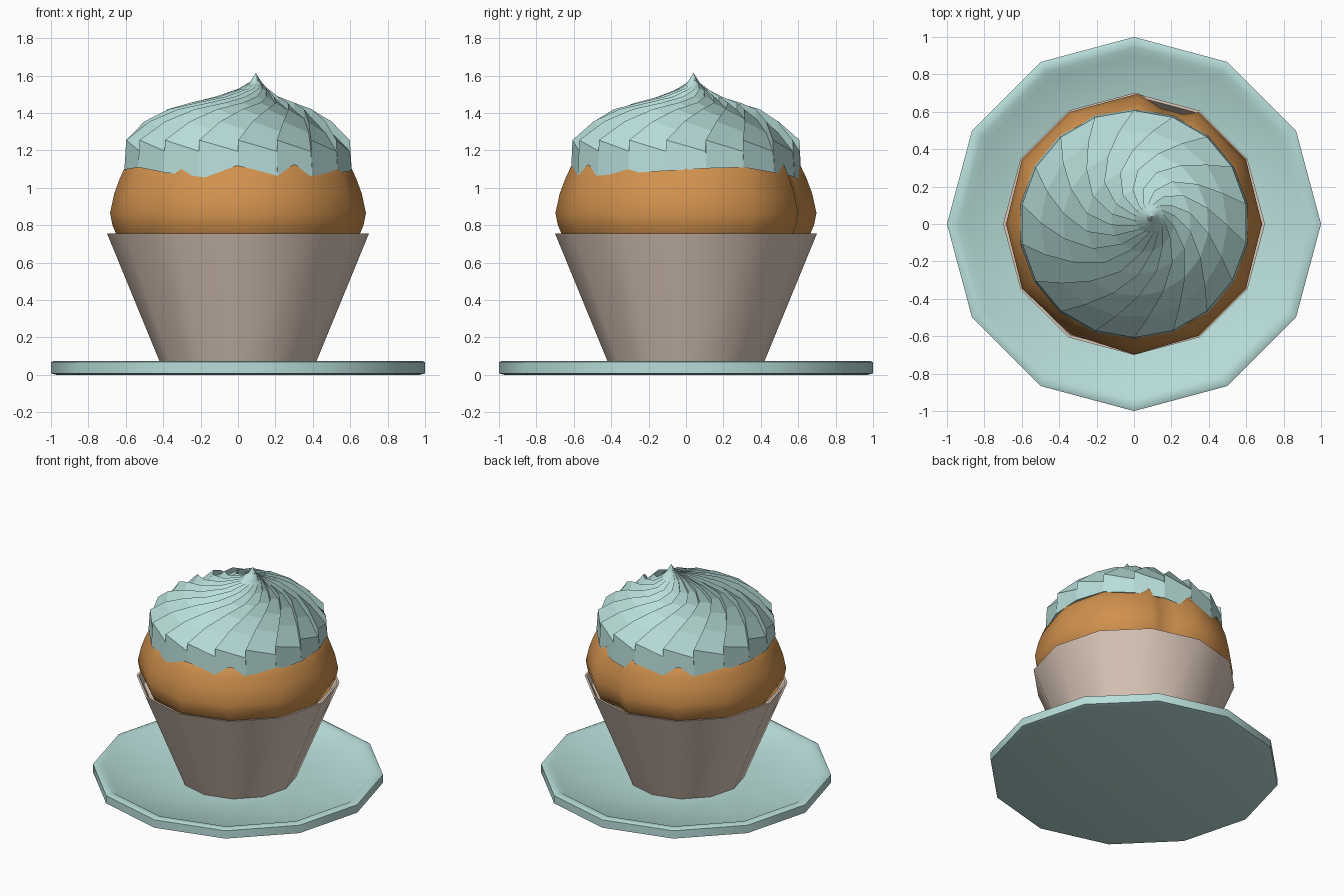
import bpy, bmesh, math, random

if "Cube" in bpy.data.objects:
    bpy.data.objects.remove(bpy.data.objects["Cube"])
random.seed(4)


def material(name, rgb):
    m = bpy.data.materials.new(name)
    m.diffuse_color = (*rgb, 1)
    m.use_nodes = True
    m.node_tree.nodes["Principled BSDF"].inputs["Base Color"].default_value = m.diffuse_color
    return m


MINT = material("mint", (0.48, 0.73, 0.70))
CREAM = material("paper_beige", (0.72, 0.58, 0.49))
BROWN = material("sponge_brown", (0.64, 0.285, 0.075))


def finish(name, bm, mat):
    bmesh.ops.recalc_face_normals(bm, faces=bm.faces)
    me = bpy.data.meshes.new(name)
    bm.to_mesh(me)
    bm.free()
    ob = bpy.data.objects.new(name, me)
    bpy.context.collection.objects.link(ob)
    me.materials.append(mat)
    return ob


def smooth(ob, degrees):
    bpy.ops.object.select_all(action='DESELECT')
    ob.select_set(True)
    bpy.context.view_layer.objects.active = ob
    bpy.ops.object.shade_smooth_by_angle(angle=math.radians(degrees))


def skin(bm, rings):
    """Join neighbouring closed rings of vertices with quads."""
    for a, b in zip(rings, rings[1:]):
        n = len(a)
        for i in range(n):
            j = (i + 1) % n
            bm.faces.new((a[i], a[j], b[j], b[i]))


def lathe(name, profile, columns, mat, degrees):
    """Turn a (radius, z) profile around z; columns are (angle, radius scale)."""
    bm = bmesh.new()
    rings = []
    for r, z in profile:
        rings.append([bm.verts.new((r * s * math.cos(math.radians(a)),
                                    r * s * math.sin(math.radians(a)), z))
                      for a, s in columns])
    skin(bm, rings)
    for ring, z in ((rings[0], profile[0][1]), (rings[-1], profile[-1][1])):
        c = bm.verts.new((0, 0, z))
        for i in range(len(ring)):
            bm.faces.new((ring[i], ring[(i + 1) % len(ring)], c))
    ob = finish(name, bm, mat)
    smooth(ob, degrees)
    return ob


twelve = [(a, 1.0) for a in range(0, 360, 30)]

# Dished twelve-sided plate
lathe("plate", [(0.97, 0), (1.0, 0.008), (1.0, 0.068), (0.985, 0.075),
                (0.94, 0.073), (0.90, 0.045), (0.4, 0.03)], twelve, MINT, 60)

# Paper cup with a thin open rim
lathe("paper_cup", [(0.40, 0.025), (0.70, 0.755), (0.685, 0.755), (0.65, 0.69)],
      twelve, CREAM, 40)

# Sponge dome, with a dent at the back and slightly flatter sides
sponge_columns = [(0, 0.98), (30, 0.99), (60, 0.99), (66, 0.92), (77, 0.91),
                  (88, 1.0), (120, 0.99), (150, 0.99), (180, 0.98), (210, 0.99),
                  (240, 0.975), (270, 1.0), (300, 0.99), (330, 0.99)]
lathe("sponge", [(0.64, 0.70), (0.67, 0.765), (0.685, 0.80), (0.698, 0.865),
                 (0.675, 0.97), (0.645, 1.05), (0.612, 1.12), (0.50, 1.19),
                 (0.30, 1.28)], sponge_columns, BROWN, 70)

# Swirled icing: eighteen saw-tooth strips twisting up to an off-centre tip
# each level: radius, height, twist in degrees, tooth height, shift towards tip
levels = [(0.607, 1.225, 0, 0.06, 0.0),
          (0.50, 1.325, 9, 0.06, 0.0),
          (0.39, 1.395, 22, 0.05, 0.1),
          (0.28, 1.435, 40, 0.04, 0.25),
          (0.17, 1.475, 58, 0.025, 0.5),
          (0.08, 1.525, 80, 0.01, 0.85),
          (0.03, 1.565, 100, 0.004, 1.0)]
TIP = (0.095, 0.04)
N = 18
bm = bmesh.new()


def icing_ring(r, twist, shift, height):
    ring = []
    for i in range(N):
        for end in (0, 1):
            a = math.radians(-90 + 20 * (i + end) + twist)
            ring.append(bm.verts.new((r * math.cos(a) + TIP[0] * shift,
                                      r * math.sin(a) + TIP[1] * shift,
                                      height(i, end))))
    return ring


# ragged lower edge, shared heights at each corner
ragged = []
for i in range(N):
    a = math.radians(-90 + 20 * i)
    ragged.append(1.075 + 0.035 * math.cos(2 * a) + random.uniform(-0.02, 0.02))

rings = [icing_ring(0.50, 0, 0, lambda i, e: 1.13),
         icing_ring(0.617, 0, 0, lambda i, e: ragged[(i + e) % N])]
for r, z, twist, tooth, shift in levels:
    rings.append(icing_ring(r, twist, shift,
                            lambda i, e, z=z, t=tooth: z + t * (0.5 - e)))
skin(bm, rings)
tip = bm.verts.new((TIP[0], TIP[1], 1.615))
top = rings[-1]
for i in range(len(top)):
    bm.faces.new((top[i], top[(i + 1) % len(top)], tip))
bm.faces.new(rings[0])
bmesh.ops.remove_doubles(bm, verts=bm.verts, dist=0.0005)
finish("icing_swirl", bm, MINT)
